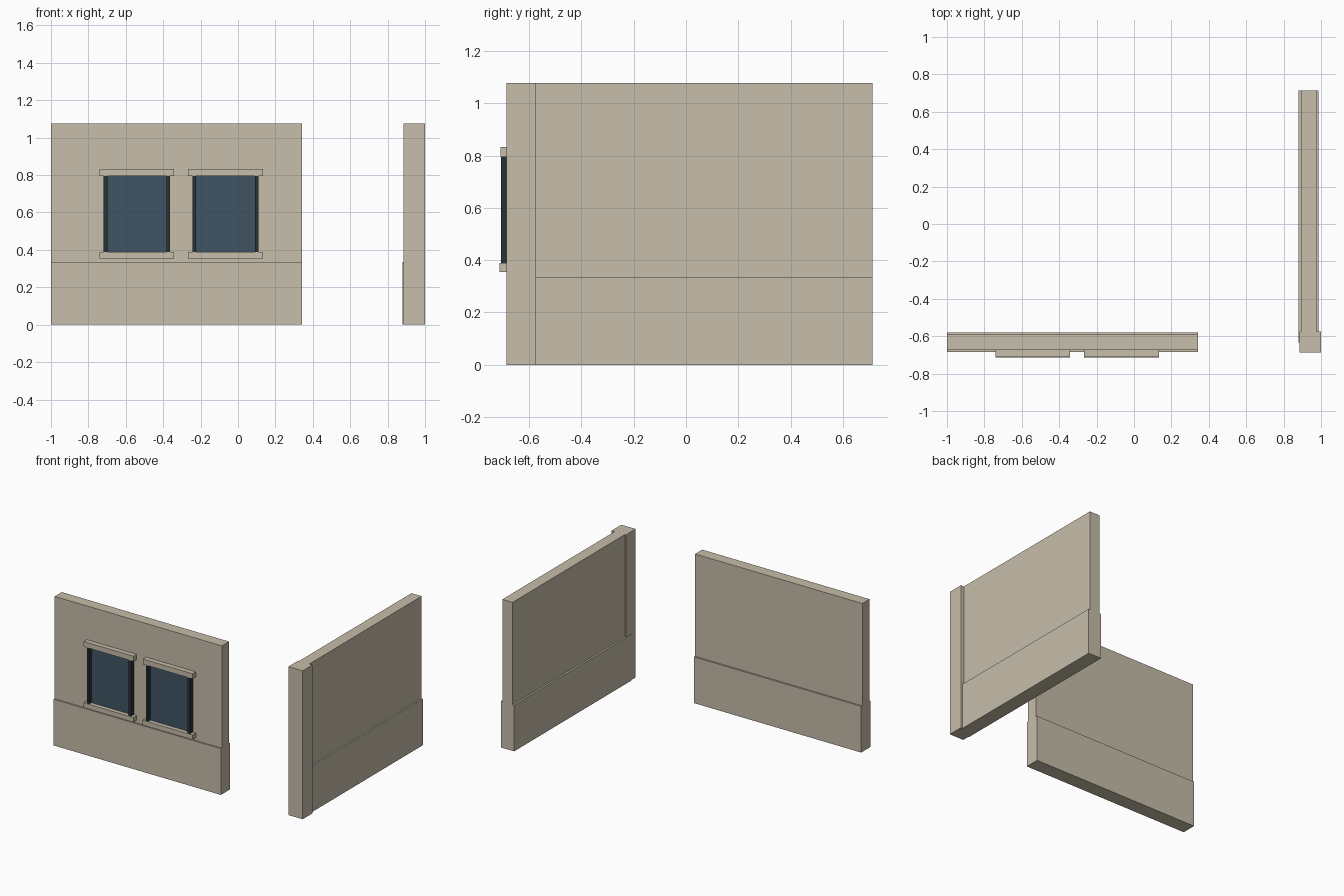
import bpy
import bmesh

cube = bpy.data.objects.get("Cube")
if cube:
    bpy.data.objects.remove(cube, do_unlink=True)


def make_material(name, rgb):
    mat = bpy.data.materials.new(name)
    mat.use_nodes = True
    colour = (*rgb, 1)
    mat.diffuse_color = colour
    mat.node_tree.nodes["Principled BSDF"].inputs["Base Color"].default_value = colour
    return mat


plaster = make_material("beige plaster", (0.57, 0.51, 0.40))
glass = make_material("blue grey glass", (0.051, 0.089, 0.127))
frame = make_material("dark frame", (0.021, 0.033, 0.036))


def box(name, x, y, z, mat):
    """Box spanning the given (low, high) ranges."""
    bm = bmesh.new()
    bmesh.ops.create_cube(bm, size=1)
    for v in bm.verts:
        v.co = [span[0] if c < 0 else span[1] for c, span in zip(v.co, (x, y, z))]
    mesh = bpy.data.meshes.new(name)
    bm.to_mesh(mesh)
    bm.free()
    mesh.materials.append(mat)
    obj = bpy.data.objects.new(name, mesh)
    bpy.context.collection.objects.link(obj)
    return obj


TOP = 1.077
PLINTH = 0.335
WALL_FACE = -0.674

# Front wall with a thicker base
front_x = (-1, 0.342)
box("front_wall", front_x, (WALL_FACE, -0.592), (PLINTH, TOP), plaster)
box("front_plinth", front_x, (-0.685, -0.58), (0, PLINTH), plaster)

# Side wall with a thicker base and a corner pillar
box("side_wall", (0.893, 0.975), (-0.574, 0.713), (PLINTH, TOP), plaster)
box("side_plinth", (0.88, 0.986), (-0.634, 0.713), (0, PLINTH), plaster)
box("corner_pillar", (0.885, 1), (-0.687, -0.574), (0, TOP), plaster)

# Two windows: lintel, sill, jambs and recessed pane
for side, cx in (("right", -0.541), ("left", -0.067)):
    ledge = (cx - 0.2, cx + 0.2)
    box(side + "_window_lintel", ledge, (-0.71, WALL_FACE), (0.795, 0.833), plaster)
    box(side + "_window_sill", ledge, (-0.713, WALL_FACE), (0.355, 0.39), plaster)
    box(side + "_window_pane", (cx - 0.16, cx + 0.16), (-0.683, WALL_FACE), (0.39, 0.795), glass)
    for label, a, b in (("outer", -0.177, -0.158), ("inner", 0.158, 0.177)):
        box(f"{side}_window_{label}_jamb", (cx + a, cx + b), (-0.708, WALL_FACE), (0.39, 0.795), frame)
